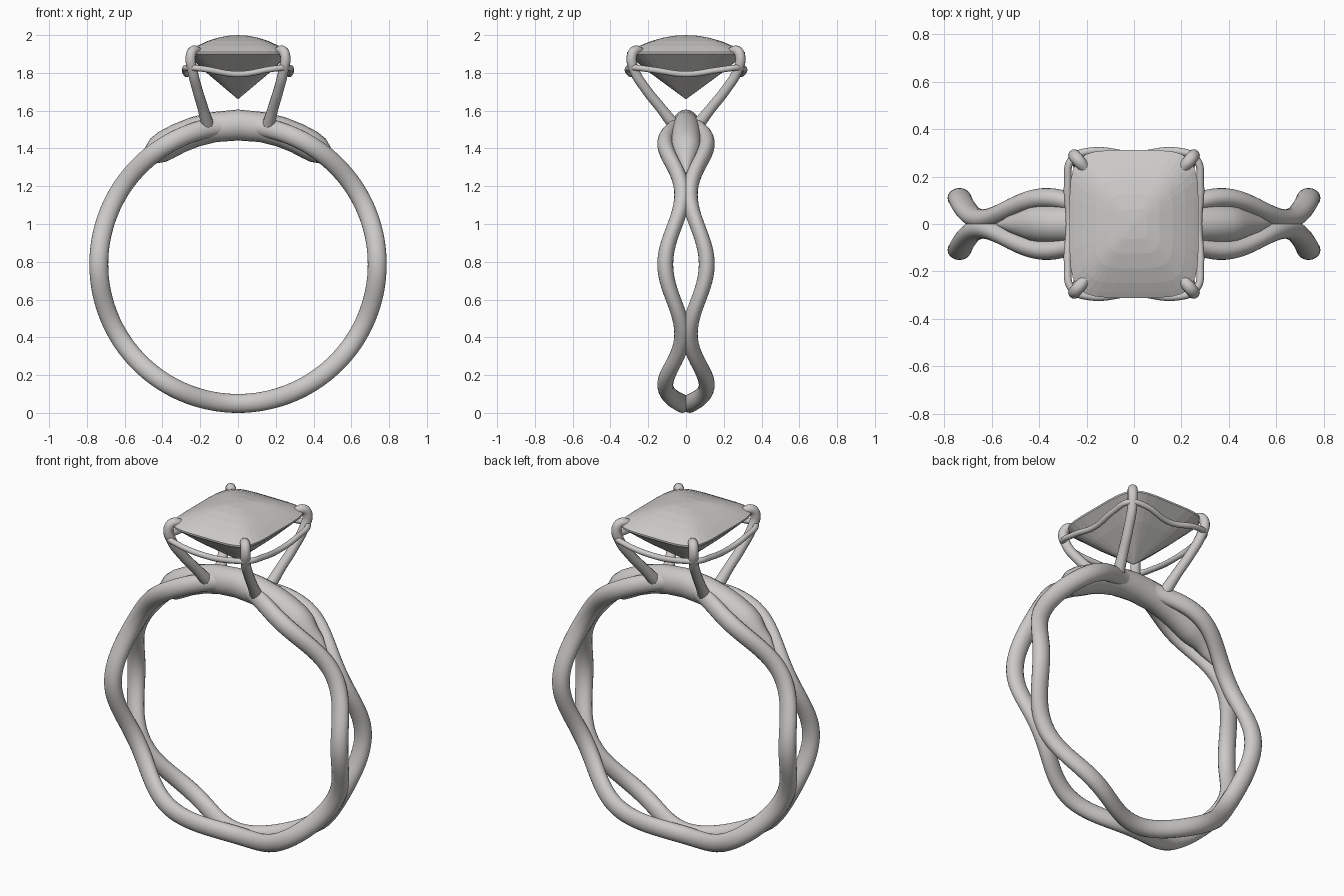
import bpy, bmesh
from math import sin, cos, pi, radians
from mathutils import Vector

cube = bpy.data.objects.get("Cube")
if cube:
    bpy.data.objects.remove(cube, do_unlink=True)

CENTRE_Z, BAND_R = 0.787, 0.737


def material(name, colour):
    m = bpy.data.materials.new(name)
    m.use_nodes = True
    m.diffuse_color = colour
    m.node_tree.nodes["Principled BSDF"].inputs["Base Color"].default_value = colour
    return m


silver = material("pale silver", (0.6, 0.59, 0.575, 1))


def finish(obj, smooth=True):
    obj.data.materials.append(silver)
    bpy.ops.object.select_all(action='DESELECT')
    obj.select_set(True)
    bpy.context.view_layer.objects.active = obj
    if smooth:
        bpy.ops.object.shade_smooth_by_angle(angle=radians(40))


def loft(name, rings, closed=False, smooth=True):
    """Skin a list of point rings; a ring of one point makes a tip."""
    bm = bmesh.new()
    loops = [[bm.verts.new(p) for p in ring] for ring in rings]
    pairs = list(zip(loops, loops[1:]))
    if closed:
        pairs.append((loops[-1], loops[0]))
    for a, b in pairs:
        n = max(len(a), len(b))
        for i in range(n):
            j = (i + 1) % n
            if len(a) == 1:
                bm.faces.new((a[0], b[j], b[i]))
            elif len(b) == 1:
                bm.faces.new((a[i], a[j], b[0]))
            else:
                bm.faces.new((a[i], a[j], b[j], b[i]))
    if not closed:
        for end in (loops[0], loops[-1]):
            if len(end) > 2:
                bm.faces.new(end)
    bmesh.ops.recalc_face_normals(bm, faces=bm.faces)
    mesh = bpy.data.meshes.new(name)
    bm.to_mesh(mesh)
    bm.free()
    obj = bpy.data.objects.new(name, mesh)
    bpy.context.collection.objects.link(obj)
    finish(obj, smooth)


def band_section(angle, y, radial, width, sides=20):
    """Elliptical cross-section placed at an angle around the finger hole."""
    ring = []
    for k in range(sides):
        t = 2 * pi * k / sides
        r = BAND_R + radial * cos(t)
        ring.append((r * cos(angle), y + width * sin(t), CENTRE_Z + r * sin(angle)))
    return ring


def wire(name, points, radius, closed=False, swell=None):
    """Round wire following a smooth path."""
    curve = bpy.data.curves.new(name, 'CURVE')
    curve.dimensions = '3D'
    curve.bevel_depth = radius
    curve.bevel_resolution = 4
    curve.resolution_u = 8
    curve.use_fill_caps = True
    spline = curve.splines.new('BEZIER')
    spline.bezier_points.add(len(points) - 1)
    for i, (bp, p) in enumerate(zip(spline.bezier_points, points)):
        bp.co = p
        bp.handle_left_type = bp.handle_right_type = 'AUTO'
        bp.radius = swell[i] if swell else 1
    spline.use_cyclic_u = closed
    obj = bpy.data.objects.new(name, curve)
    bpy.context.collection.objects.link(obj)
    bpy.ops.object.select_all(action='DESELECT')
    obj.select_set(True)
    bpy.context.view_layer.objects.active = obj
    bpy.ops.object.convert(target='MESH')
    finish(bpy.context.view_layer.objects.active)


# Two waving strands that touch and part around the band
for side, label in ((-1, "front"), (1, "back")):
    rings = []
    for i in range(144):
        a = 2 * pi * i / 144
        rings.append(band_section(a, side * (0.065 + 0.045 * cos(6 * a)), 0.05, 0.042))
    loft("band_strand_" + label, rings, closed=True)

# Thick core between the strands under the setting, tapering at both ends
half = [(40, 0.02, 0.01), (46, 0.045, 0.04), (51, 0.05, 0.06), (55, 0.074, 0.075),
        (59, 0.08, 0.08), (65, 0.08, 0.08), (72, 0.08, 0.078), (80, 0.08, 0.075)]
stations = half + [(90, 0.082, 0.072)] + [(180 - a, r, w) for a, r, w in reversed(half)]
loft("shoulder_core", [band_section(radians(a), 0, r, w) for a, r, w in stations])

# Four claws with rounded tips
claw = [(0.16, 0.06, 1.52), (0.185, 0.13, 1.61), (0.215, 0.21, 1.71),
        (0.24, 0.272, 1.81), (0.25, 0.287, 1.89), (0.236, 0.27, 1.917), (0.205, 0.235, 1.908)]
for sx, lx in ((-1, "right"), (1, "left")):
    for sy, ly in ((-1, "front"), (1, "back")):
        path = [(sx * x, sy * y, z) for x, y, z in claw]
        name = "claw_" + ly + "_" + lx
        wire(name, path, 0.027, swell=[1.25, 1.05, 1, 1, 1, 1, 0.9])
        bpy.ops.mesh.primitive_uv_sphere_add(segments=16, ring_count=10, radius=0.0245,
                                             location=path[-1])
        tip = bpy.context.object
        tip.name = name + "_tip"
        finish(tip)

# Gallery wire looping round the claws, dipping on each side
quarter = [(0.272, 0, 1.793), (0.28, 0.17, 1.815), (0.262, 0.275, 1.828),
           (0.19, 0.306, 1.822), (0, 0.292, 1.793)]
loop = quarter + [(-x, y, z) for x, y, z in quarter[-2::-1]]
loop += [(-x, -y, z) for x, y, z in loop[1:-1]]
wire("gallery_wire", loop, 0.016, closed=True)


# Faceted cushion-shaped gem
def cushion(scale, z, sides=32, power=0.42):
    ring = []
    for k in range(sides):
        t = 2 * pi * (k + 0.5) / sides
        c, s = cos(t), sin(t)
        ring.append(Vector((0.272 * scale * abs(c) ** power * (1 if c > 0 else -1),
                            0.312 * scale * abs(s) ** power * (1 if s > 0 else -1), z)))
    return ring


crown = [cushion(s, 2 - 0.09 * s * s) for s in (0.2, 0.4, 0.6, 0.8, 0.93, 1)]
pavilion = [cushion(1, 1.9), cushion(0.62, 1.802)]
loft("gem", [[(0, 0, 2)]] + crown + pavilion + [[(0, 0, 1.66)]], smooth=False)
